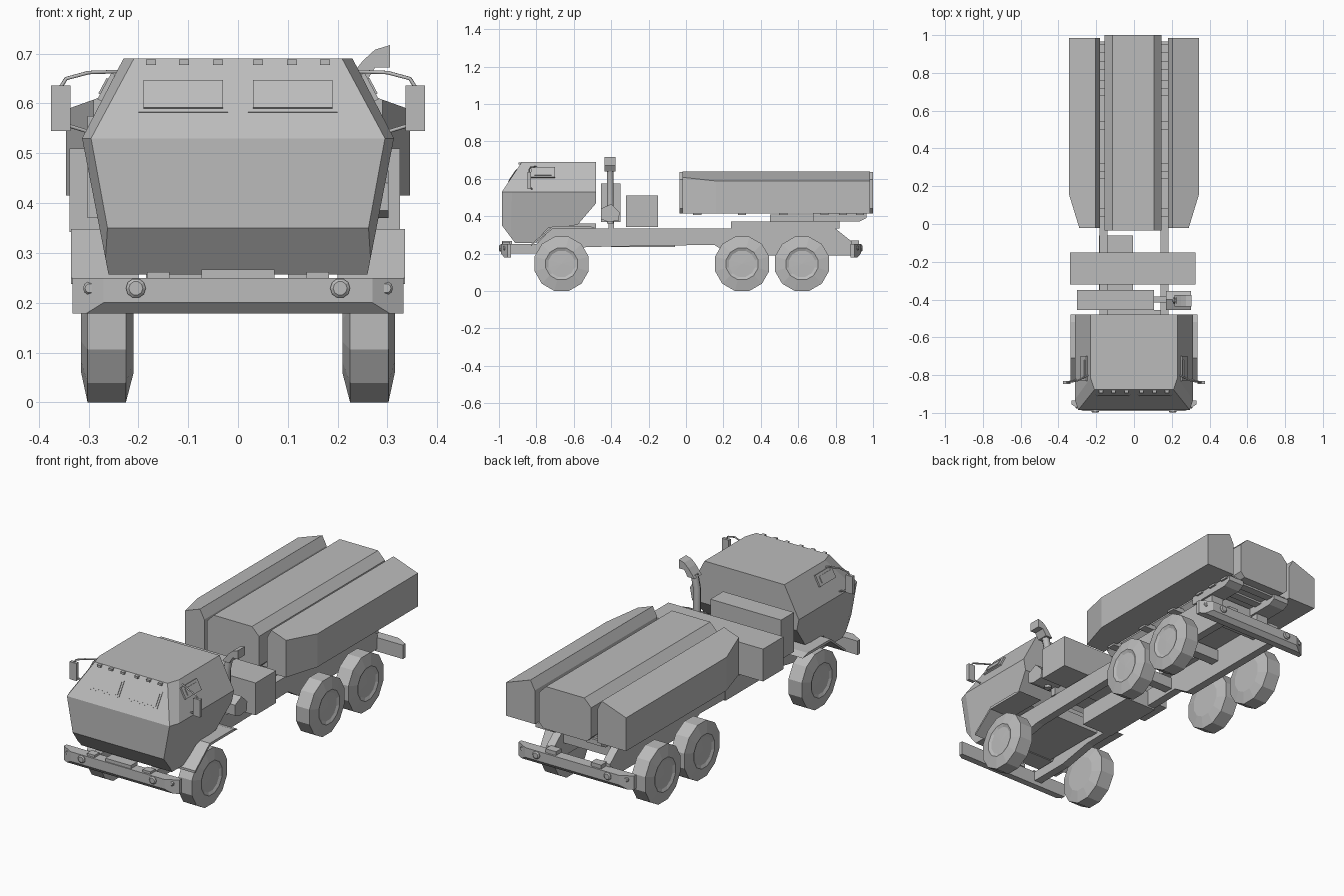
import bpy, bmesh, math
from mathutils import Vector, Matrix

if "Cube" in bpy.data.objects:
    bpy.data.objects.remove(bpy.data.objects["Cube"], do_unlink=True)

grey = bpy.data.materials.new("matte_grey")
grey.use_nodes = True
COLOUR = (0.5, 0.5, 0.5, 1)
grey.diffuse_color = COLOUR
grey.node_tree.nodes["Principled BSDF"].inputs["Base Color"].default_value = COLOUR


def finish(name, bm, mirror=False):
    bmesh.ops.recalc_face_normals(bm, faces=bm.faces)
    mesh = bpy.data.meshes.new(name)
    bm.to_mesh(mesh)
    bm.free()
    mesh.materials.append(grey)
    ob = bpy.data.objects.new(name, mesh)
    bpy.context.collection.objects.link(ob)
    if mirror:
        ob.modifiers.new("Mirror", 'MIRROR').use_mirror_merge = False
    return ob


def prism_mesh(profile, axis, lo, hi):
    """Extrude a 2D profile along an axis."""
    place = {'x': lambda a, b, t: (t, a, b),
             'y': lambda a, b, t: (a, t, b),
             'z': lambda a, b, t: (a, b, t)}[axis]
    bm = bmesh.new()
    rings = [[bm.verts.new(place(a, b, t)) for a, b in profile] for t in (lo, hi)]
    n = len(profile)
    for ring in rings:
        bm.faces.new(ring)
    for i in range(n):
        j = (i + 1) % n
        bm.faces.new((rings[0][i], rings[0][j], rings[1][j], rings[1][i]))
    bmesh.ops.recalc_face_normals(bm, faces=bm.faces)
    return bm


def prism(name, profile, axis, lo, hi, mirror=False):
    return finish(name, prism_mesh(profile, axis, lo, hi), mirror)


def box(name, x, y, z, mirror=False):
    return prism(name, [(x[0], y[0]), (x[1], y[0]), (x[1], y[1]), (x[0], y[1])],
                 'z', z[0], z[1], mirror)


def slab(name, centre, size, axis, degrees, mirror=False):
    """Thin plate lying on a slanted face."""
    bm = bmesh.new()
    bmesh.ops.create_cube(bm, size=1)
    m = (Matrix.Translation(centre) @ Matrix.Rotation(math.radians(degrees), 4, axis)
         @ Matrix.Diagonal((*size, 1)))
    bmesh.ops.transform(bm, matrix=m, verts=bm.verts)
    return finish(name, bm, mirror)


def slice_off(bm, p, q, r, inside=(0, 0, 0.45)):
    """Cut along the plane through three points, keeping the inside."""
    p, q, r = Vector(p), Vector(q), Vector(r)
    no = (q - p).cross(r - p).normalized()
    if (Vector(inside) - p).dot(no) > 0:
        no = -no
    bmesh.ops.bisect_plane(bm, geom=bm.verts[:] + bm.edges[:] + bm.faces[:],
                           plane_co=p, plane_no=no, clear_outer=True)
    bmesh.ops.holes_fill(bm, edges=[e for e in bm.edges if e.is_boundary], sides=0)


def lathe(name, profile, centre, axis, steps, mirror=False):
    """Spin (offset, radius) points about an axis through centre."""
    bm = bmesh.new()
    ax = Vector(axis)
    side = Matrix.Rotation(math.pi / steps, 3, ax) @ Vector((0, 0, 1))
    c = Vector(centre)
    vs = [bm.verts.new(c + ax * t + side * r) for t, r in profile]
    es = [bm.edges.new(pair) for pair in zip(vs, vs[1:])]
    bmesh.ops.spin(bm, geom=vs + es, cent=c, axis=ax, angle=math.tau, steps=steps)
    bmesh.ops.remove_doubles(bm, verts=bm.verts, dist=0.0005)
    return finish(name, bm, mirror)


def tube(name, points, radius, sides=1, mirror=False):
    cu = bpy.data.curves.new(name, 'CURVE')
    cu.dimensions = '3D'
    cu.bevel_depth = radius
    cu.bevel_resolution = sides
    cu.use_fill_caps = True
    sp = cu.splines.new('POLY')
    sp.points.add(len(points) - 1)
    for pt, co in zip(sp.points, points):
        pt.co = (*co, 1)
    cu.materials.append(grey)
    ob = bpy.data.objects.new(name, cu)
    bpy.context.collection.objects.link(ob)
    if mirror:
        ob.modifiers.new("Mirror", 'MIRROR')


# Cab: side profile cut by tapered sides and corner chamfers
cab = prism_mesh([(-.877, .69), (-.984, .53), (-.984, .35), (-.914, .257), (-.81, .257),
                  (-.737, .337), (-.58, .353), (-.48, .47), (-.48, .69)], 'x', -.4, .4)
for s in (1, -1):
    slice_off(cab, (s * .23, 0, .69), (s * .313, 0, .53), (s * .313, -1, .53))
    slice_off(cab, (s * .313, 0, .53), (s * .26, 0, .257), (s * .26, -1, .257))
    slice_off(cab, (s * .209, -.877, .69), (s * .295, -.984, .53), (s * .313, -.93, .53))
    slice_off(cab, (s * .295, -.984, .53), (s * .313, -.93, .53), (s * .262, -.984, .35))
finish("cab", cab)
slab("windscreen_pane", (.11, -.927, .617), (.16, .066, .008), 'X', 56.2, True)
slab("windscreen_frame", (.11, -.926, .617), (.18, .084, .004), 'X', 56.2, True)
slab("door_window_frame", (.262, -.765, .632), (.06, .13, .014), 'Y', 62, True)
slab("door_window", (.265, -.765, .632), (.035, .09, .016), 'Y', 62, True)
for i, x in enumerate((.04, .108, .175)):
    box(f"roof_light_{i + 1}", (x - .01, x + .01), (-.895, -.87), (.677, .688), True)
box("engine_block", (-.135, .135), (-.85, -.48), (.26, .36))

# Mirrors and their arms
box("mirror", (.336, .375), (-.848, -.83), (.545, .636), True)
tube("mirror_arm", [(.24, -.8, .664), (.3, -.83, .662), (.345, -.838, .65), (.358, -.838, .63)],
     .004, 1, True)
tube("mirror_lower_arm", [(.29, -.82, .54), (.355, -.838, .56)], .004, 1, True)

# Mudguards over the front wheels
prism("mudguard", [(-.48, .335), (-.52, .348), (-.71, .348), (-.83, .25), (-.83, .238),
                   (-.71, .335), (-.52, .335)], 'x', .2, .335, True)

# Bumpers with round lamps
for end, y in (("front", -.99), ("rear", .935)):
    s = -1 if y < 0 else 1
    inner = y - s * .055
    bumper = prism_mesh([(y, .2), (y, .25), (inner, .25), (inner, .178), (y - s * .02, .178)],
                        'x', -.332, .332)
    for k in (1, -1):
        slice_off(bumper, (k * .27, y, 0), (k * .332, inner + s * .02, 0),
                  (k * .27, y, 1), (0, 0, .2))
    finish(end + "_bumper", bumper)
    for kind, x, r, back in (("inner", .205, .02, 0), ("outer", .298, .013, .022)):
        lathe(f"{end}_{kind}_lamp", [(-.02, 0), (-.02, r), (.004, r), (.009, r * .7), (.009, 0)],
              (x, y - s * back, .229), (0, s, 0), 10, True)
box("bumper_step", (-.073, .073), (-.985, -.93), (.25, .267))
box("bumper_pad", (.138, .183), (-.98, -.94), (.25, .262), True)
box("rear_tow_block", (.1, .16), (.88, .925), (.25, .27), True)

# Chassis rails and cross members
prism("chassis_rail", [(-.94, .25), (-.8, .25), (-.72, .333), (.8, .333), (.885, .265),
                       (.885, .19), (.24, .19), (.15, .247), (-.53, .235), (-.72, .2),
                       (-.94, .2)], 'x', .14, .183, True)
for i, y in enumerate((-.48, .1, .46, .78)):
    box(f"cross_member_{i + 1}", (-.14, .14), (y - .025, y + .025), (.26, .32))
box("gearbox", (-.185, -.005), (-.4, -.06), (.235, .325))

# Wheels
for label, y in (("front", -.665), ("middle", .3), ("rear", .62)):
    lathe(label + "_wheel", [(.21, 0), (.21, .09), (.225, .15), (.302, .15), (.315, .088),
                             (.308, .072), (.31, 0)], (0, y, .145), (1, 0, 0), 12, True)

# Equipment behind the cab
box("storage_locker", (-.338, .325), (-.32, -.15), (.342, .51))
box("cooling_unit", (-.302, .105), (-.455, -.35), (.37, .575))
prism("exhaust_silencer", [(-.455, .385), (-.42, .37), (-.36, .375), (-.355, .42), (-.40, .465),
                           (-.455, .44)], 'x', .17, .302)
box("exhaust_bracket", (.105, .19), (-.415, -.385), (.33, .4))
tube("exhaust_pipe", [(.22, -.405, .36), (.22, -.405, .58), (.235, -.405, .65)], .02)
prism("exhaust_outlet", [(.215, .64), (.255, .64), (.275, .672), (.305, .672), (.305, .717),
                         (.275, .708), (.25, .685)], 'y', -.437, -.377)

# Central launch pod
prism("centre_pod", [(-.155, .44), (-.13, .415), (.12, .415), (.145, .44), (.145, .595),
                     (.105, .636), (-.115, .636), (-.155, .595)], 'y', -.035, 1)

# Side armour pods with a tapered nose
pod = prism_mesh([(.18, .415), (.345, .415), (.345, .588), (.205, .638), (.18, .59)],
                 'y', -.02, .985)
slice_off(pod, (.345, .16, 0), (.29, -.02, 0), (.29, -.02, 1), (.2, .5, .5))
finish("side_pod", pod, True)

# Launcher base
box("base_rail", (.11, .18), (.24, .82), (.333, .372), True)
prism("cradle_arm", [(.68, .372), (.93, .372), (.965, .39), (.965, .416), (.68, .416)],
      'x', .1, .19, True)
for i, y in enumerate((.06, .3, .52, .74, .84, .93)):
    box(f"pod_cross_bar_{i + 1}", (-.2, .2), (y - .022, y + .022), (.405, .43))
box("turntable", (-.11, .11), (.45, .78), (.333, .41))
